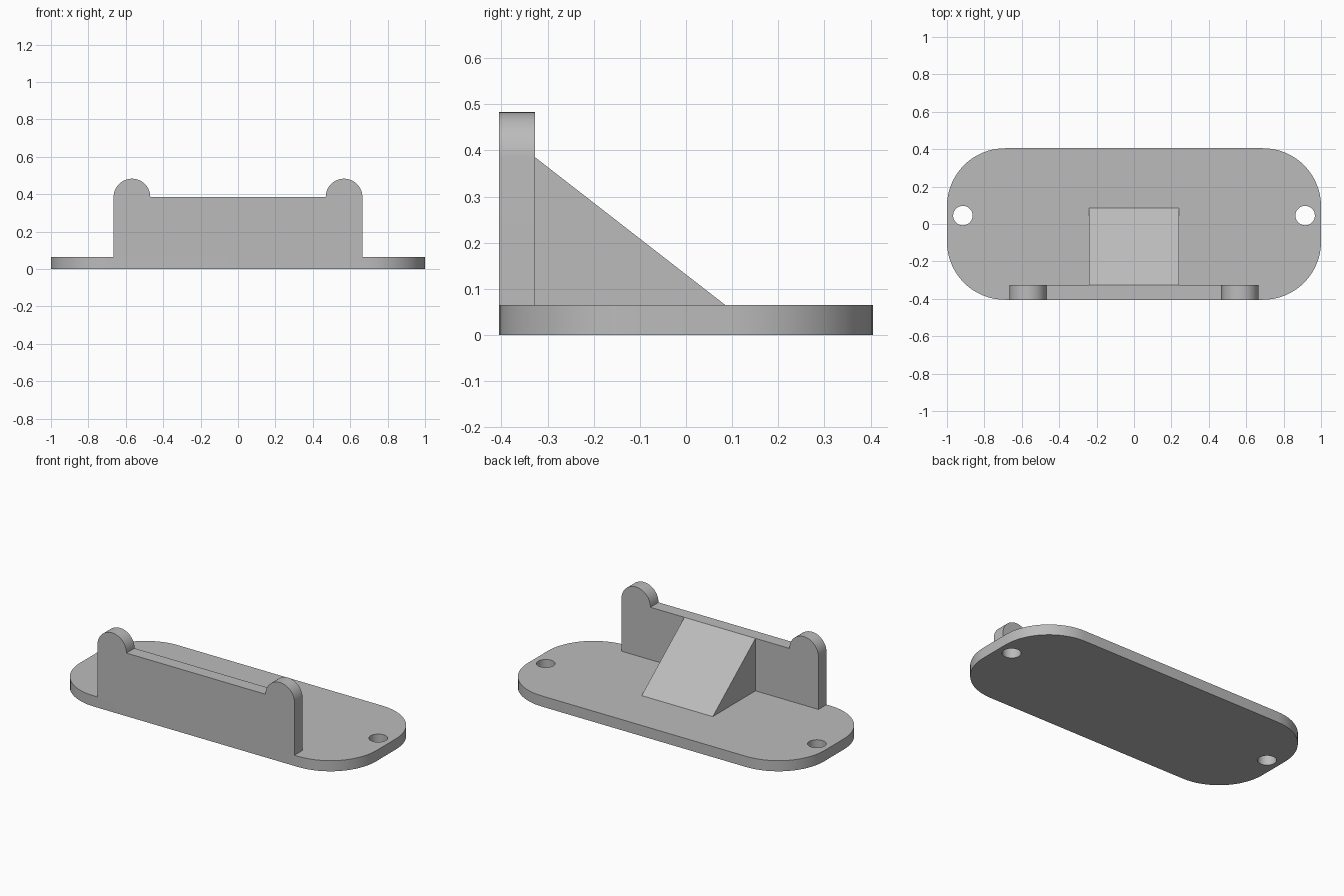
import bpy, bmesh
from math import sin, cos, pi, radians
from mathutils import Matrix

cube = bpy.data.objects.get("Cube")
if cube:
    bpy.data.objects.remove(cube, do_unlink=True)

grey = bpy.data.materials.new("plain_grey")
grey.use_nodes = True
COLOUR = (0.5, 0.5, 0.5, 1)
grey.diffuse_color = COLOUR
grey.node_tree.nodes["Principled BSDF"].inputs["Base Color"].default_value = COLOUR

BASE_TOP, DEPTH = 0.065, 0.405
PLATE_BACK, PLATE_TOP = -0.327, 0.385
EAR_X, EAR_R, HOLE_R = 0.567, 0.098, 0.052

# Maps a profile's (u, v, depth) onto (x, z, y) or (y, z, x)
FRONT = Matrix(((1, 0, 0), (0, 0, 1), (0, 1, 0))).to_4x4()
SIDE = Matrix(((0, 0, 1), (1, 0, 0), (0, 1, 0))).to_4x4()
FLAT = Matrix.Identity(4)


def arc(cx, cy, r, start, end, steps=16):
    angles = [radians(start + (end - start) * i / steps) for i in range(steps + 1)]
    return [(cx + r * cos(a), cy + r * sin(a)) for a in angles]


def extrude(name, outline, low, high, frame):
    """Solid made by sweeping a closed outline from low to high."""
    bm = bmesh.new()
    face = bm.faces.new([bm.verts.new((u, v, low)) for u, v in outline])
    swept = bmesh.ops.extrude_face_region(bm, geom=[face])["geom"]
    top = [g for g in swept if isinstance(g, bmesh.types.BMVert)]
    bmesh.ops.translate(bm, verts=top, vec=(0, 0, high - low))
    bm.transform(frame)
    bmesh.ops.recalc_face_normals(bm, faces=bm.faces)
    mesh = bpy.data.meshes.new(name)
    bm.to_mesh(mesh)
    bm.free()
    mesh.materials.append(grey)
    obj = bpy.data.objects.new(name, mesh)
    bpy.context.collection.objects.link(obj)
    return obj


def select(obj):
    bpy.ops.object.select_all(action='DESELECT')
    obj.select_set(True)
    bpy.context.view_layer.objects.active = obj


def drill(obj, centres, low, high, frame):
    """Cut round through-holes at the given profile positions."""
    for u, v in centres:
        cutter = extrude("hole_cutter", arc(u, v, HOLE_R, 0, 350, 35), low, high, frame)
        cutter.hide_render = True
        mod = obj.modifiers.new("hole", 'BOOLEAN')
        mod.operation, mod.solver, mod.object = 'DIFFERENCE', 'EXACT', cutter
        select(obj)
        bpy.ops.object.modifier_apply(modifier=mod.name)
        bpy.data.objects.remove(cutter, do_unlink=True)


# Base plate with rounded corners and two mounting holes
R = 0.31
outline = []
for sx, sy, start in ((1, 1, 0), (-1, 1, 90), (-1, -1, 180), (1, -1, 270)):
    outline += arc(sx * (1 - R), sy * (DEPTH - R), R, start, start + 90)
base = extrude("base_plate", outline, 0, BASE_TOP, FLAT)
drill(base, [(s * 0.915, 0.045) for s in (-1, 1)], -0.1, 0.2, FLAT)

# Upright plate with a rounded ear and two holes at each end
right_ear = arc(EAR_X, PLATE_TOP, EAR_R, 0, 180, 24)
left_ear = [(-u, v) for u, v in reversed(right_ear)]
edge = EAR_X + EAR_R
outline = [(-edge, BASE_TOP), (edge, BASE_TOP)] + right_ear + left_ear
upright = extrude("upright_plate", outline, -DEPTH, PLATE_BACK, FRONT)
holes = [(s * EAR_X, z) for s in (-1, 1) for z in (0.165, PLATE_TOP)]
drill(upright, holes, -0.6, -0.2, FRONT)

# Wedge bracing the upright from behind
outline = [(PLATE_BACK, BASE_TOP), (0.085, BASE_TOP), (PLATE_BACK, PLATE_TOP)]
wedge = extrude("support_wedge", outline, -0.24, 0.24, SIDE)

for obj in (base, upright):
    select(obj)
    bpy.ops.object.shade_smooth_by_angle(angle=radians(30))
